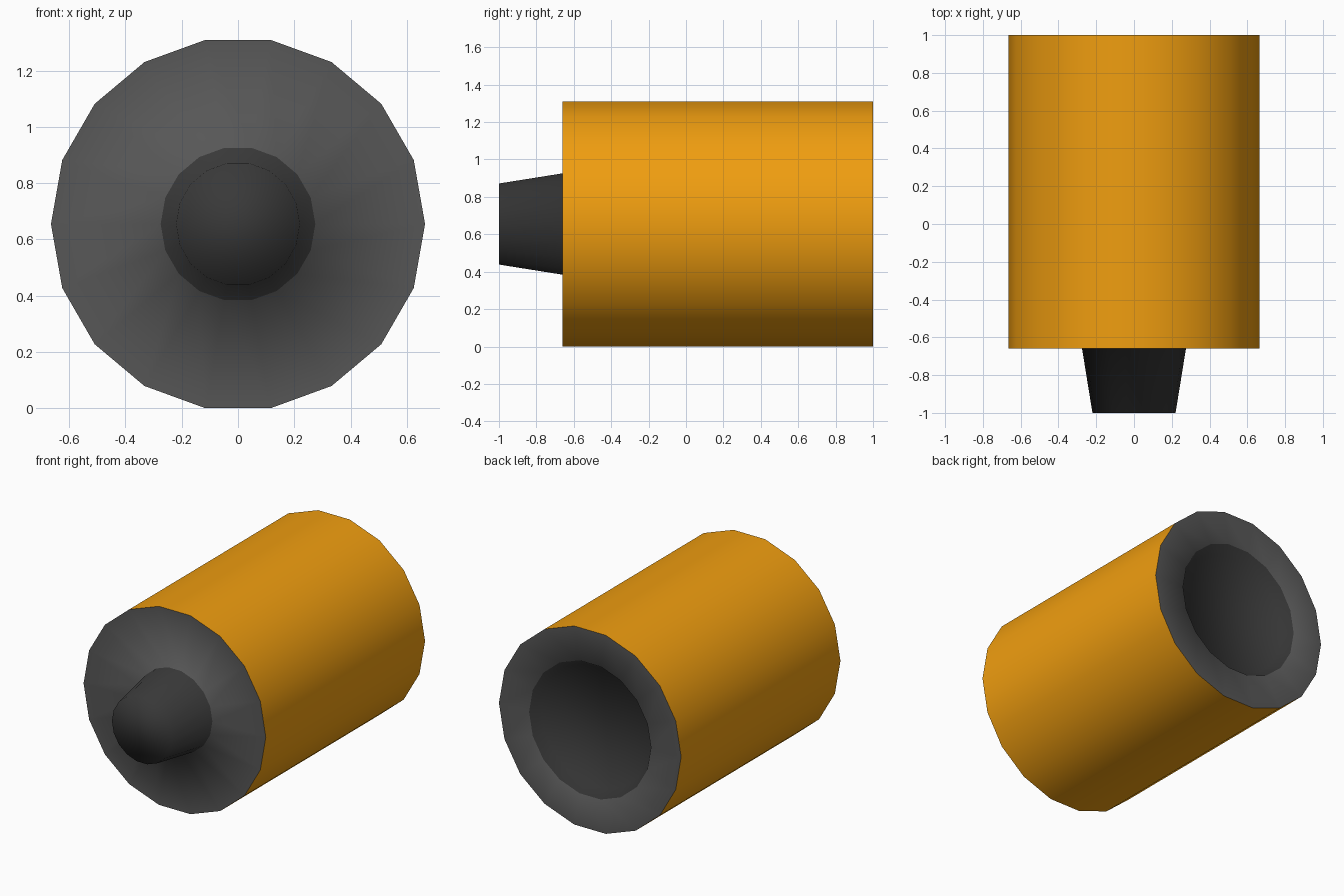
import bpy, bmesh
from math import cos, sin, pi

if "Cube" in bpy.data.objects:
    bpy.data.objects.remove(bpy.data.objects["Cube"])

SIDES = 18
R = 0.665
ZC = R * sin(4 * pi / 9)   # bottom flat rests on z = 0


def material(name, rgb):
    m = bpy.data.materials.new(name)
    m.diffuse_color = (*rgb, 1)
    m.use_nodes = True
    m.node_tree.nodes["Principled BSDF"].inputs["Base Color"].default_value = m.diffuse_color
    return m


orange = material("orange", (0.87, 0.34, 0.005))
grey = material("dark_grey", (0.095, 0.095, 0.095))
black = material("near_black", (0.04, 0.04, 0.04))


def lathe(name, profile, mats, cap=None, cap_mat=0):
    """Turn (radius, y, material index) points round the y axis."""
    bm = bmesh.new()
    rings = [[bm.verts.new((r * cos(2 * pi * k / SIDES), y, ZC + r * sin(2 * pi * k / SIDES)))
              for k in range(SIDES)] for r, y, _ in profile]
    for i in range(len(rings) - 1):
        a, b = rings[i], rings[i + 1]
        for k in range(SIDES):
            n = (k + 1) % SIDES
            bm.faces.new((a[k], b[k], b[n], a[n])).material_index = profile[i][2]
    if cap == "start":
        bm.faces.new(rings[0]).material_index = cap_mat
    elif cap == "end":
        bm.faces.new(rings[-1][::-1]).material_index = cap_mat
    for f in bm.faces:
        f.smooth = True
    mesh = bpy.data.meshes.new(name)
    bm.to_mesh(mesh)
    bm.free()
    for m in mats:
        mesh.materials.append(m)
    ob = bpy.data.objects.new(name, mesh)
    bpy.context.collection.objects.link(ob)
    return ob


# Orange barrel
lathe("barrel", [(R, -0.66, 0), (R, 1.0, 0)], [orange])

# Front plate with tapered plug, softly shaded as one surface
lathe("front_plate_and_plug",
      [(0.22, -1.0, 1), (0.275, -0.66, 0), (R, -0.66, 0)],
      [grey, black], cap="start", cap_mat=1)

# Rear rim with a shallow dark recess
lathe("rear_rim_and_recess",
      [(R, 1.0, 0), (0.445, 1.0, 1), (0.40, 0.94, 1)],
      [grey, black], cap="end", cap_mat=1)
